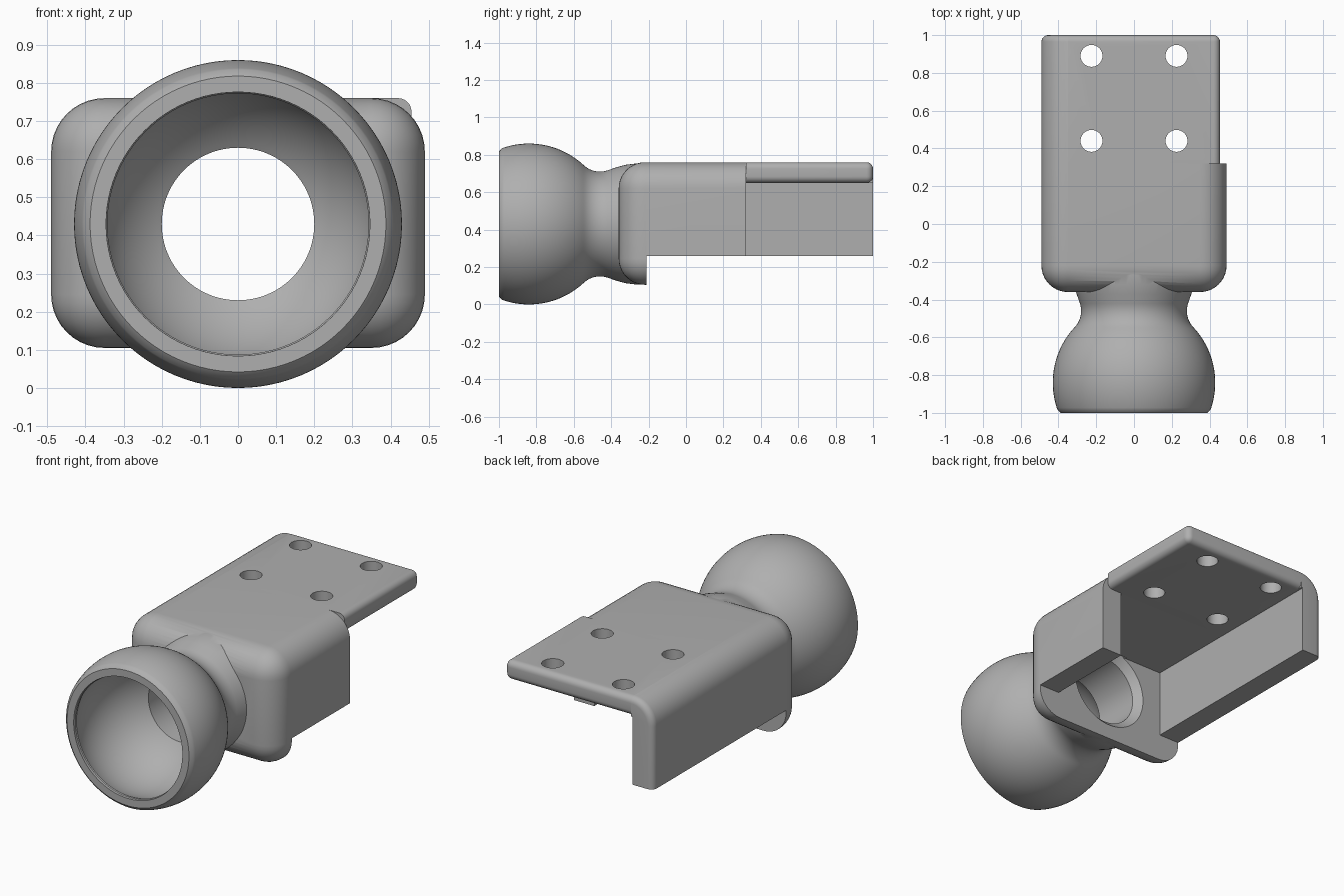
import bpy, bmesh, math
from mathutils import Matrix, Vector

if "Cube" in bpy.data.objects:
    bpy.data.objects.remove(bpy.data.objects["Cube"], do_unlink=True)

grey = bpy.data.materials.new("plain grey")
grey.use_nodes = True
colour = (0.43, 0.43, 0.43, 1)
grey.diffuse_color = colour
grey.node_tree.nodes["Principled BSDF"].inputs["Base Color"].default_value = colour

AXIS_Z = 0.43      # height of the socket axis
BALL_Y = -0.84     # centre of the spherical socket
TOP = 0.76
UNDER = 0.65       # underside of the top plate
STEP_Y = 0.32      # where the short side wall ends


def make(name, bm):
    bmesh.ops.recalc_face_normals(bm, faces=bm.faces)
    mesh = bpy.data.meshes.new(name)
    bm.to_mesh(mesh)
    bm.free()
    mesh.materials.append(grey)
    obj = bpy.data.objects.new(name, mesh)
    bpy.context.collection.objects.link(obj)
    return obj


def box_bm(lo, hi):
    bm = bmesh.new()
    bmesh.ops.create_cube(bm, size=1)
    lo, hi = Vector(lo), Vector(hi)
    for v in bm.verts:
        v.co = Vector(((lo[i] + hi[i]) / 2 + v.co[i] * (hi[i] - lo[i]) for i in range(3)))
    return bm


def box(name, lo, hi):
    return make(name, box_bm(lo, hi))


def round_edges(bm, test, radius, segments):
    edges = [e for e in bm.edges if test(e.verts[0].co, e.verts[1].co)]
    bmesh.ops.bevel(bm, geom=edges, offset=radius, segments=segments,
                    profile=0.5, affect='EDGES', clamp_overlap=False)


def revolve(name, profile, steps=96):
    """Turn (y, radius) points around the socket axis."""
    bm = bmesh.new()
    verts = [bm.verts.new((r, y, AXIS_Z)) for y, r in profile]
    edges = [bm.edges.new(pair) for pair in zip(verts, verts[1:])]
    bmesh.ops.spin(bm, geom=verts + edges, cent=(0, 0, AXIS_Z), axis=(0, 1, 0),
                   angle=2 * math.pi, steps=steps)
    bmesh.ops.remove_doubles(bm, verts=bm.verts, dist=0.0001)
    return make(name, bm)


def arc(cy, cr, radius, start, end, n):
    return [(cy + radius * math.cos(start + (end - start) * i / n),
             cr + radius * math.sin(start + (end - start) * i / n)) for i in range(n + 1)]


def combine(target, tool, operation):
    tool.hide_render = True
    mod = target.modifiers.new("combine", 'BOOLEAN')
    mod.operation, mod.object, mod.solver = operation, tool, 'EXACT'
    bpy.context.view_layer.objects.active = target
    bpy.ops.object.modifier_apply(modifier=mod.name)
    bpy.data.objects.remove(tool, do_unlink=True)


# Housing: rounded block, hollowed from below, one side wall cut short
bm = box_bm((-0.49, -0.36, 0.105), (0.49, 1, TOP))
at_back = lambda a, b: min(a.y, b.y) > 0.999
round_edges(bm, lambda a, b: not at_back(a, b), 0.14, 10)
round_edges(bm, at_back, 0.035, 5)
housing = make("housing", bm)
combine(housing, box("cut_cavity", (-0.36, -0.21, -0.2), (0.36, 1.2, UNDER)), 'DIFFERENCE')
combine(housing, box("cut_below", (-0.8, -0.21, -0.3), (0.8, 1.3, 0.26)), 'DIFFERENCE')
combine(housing, box("cut_side", (-0.35, STEP_Y, -0.4), (0.9, 1.4, 1)), 'DIFFERENCE')

# Socket: ball shape running through a waisted neck into the housing
ball_r, waist_y, waist_r = 0.43, -0.46, 0.28
fillet = 0.126
join = math.atan2(waist_r + fillet, waist_y - BALL_Y)
outer = [(-1, 0), (-1, 0.388)]
outer += arc(BALL_Y, 0, ball_r, math.acos((-0.985 - BALL_Y) / ball_r), join, 36)
outer += arc(waist_y, waist_r + fillet, fillet, join - math.pi, math.asin(-0.95), 10)[1:]
outer += [(-0.37, 0.304), (-0.32, 0.317), (-0.27, 0.323), (-0.23, 0.324), (-0.23, 0)]
combine(housing, revolve("ball_and_neck", outer), 'UNION')

# Bore: spherical seat, straight hole and chamfered exit
seat_r, hole_r = 0.37, 0.2
bore = [(-1.1, 0), (-1.1, 0.346), (-0.985, 0.346)]
bore += arc(BALL_Y, 0, seat_r, math.acos((-0.98 - BALL_Y) / seat_r),
            math.asin(hole_r / seat_r), 30)
bore += [(-0.25, hole_r), (-0.2, 0.25), (-0.2, 0)]
combine(housing, revolve("cut_bore", bore), 'DIFFERENCE')

# Top plate: rounded on its two free edges, with four screw holes
x0, x1, y1 = -0.35, 0.455, 1
bm = box_bm((x0, STEP_Y, UNDER), (x1, y1, TOP))


def free_edge(a, b):
    mid = (a + b) / 2
    upright = abs(a.z - b.z) > 0.01
    on_side, on_back = mid.x > x1 - 0.001, mid.y > y1 - 0.001
    return (on_side and on_back) if upright else (on_side or on_back)


round_edges(bm, free_edge, 0.035, 6)
top_plate = make("top_plate", bm)
for x in (-0.225, 0.225):
    for y in (0.44, 0.89):
        bm = bmesh.new()
        bmesh.ops.create_cone(bm, cap_ends=True, segments=40, radius1=0.058, radius2=0.058,
                              depth=0.5, matrix=Matrix.Translation((x, y, 0.7)))
        combine(top_plate, make("cut_screw_hole", bm), 'DIFFERENCE')

# Smooth shading with crisp edges
for obj in (housing, top_plate):
    bpy.ops.object.select_all(action='DESELECT')
    obj.select_set(True)
    bpy.context.view_layer.objects.active = obj
    bpy.ops.object.shade_smooth_by_angle(angle=math.radians(30))
